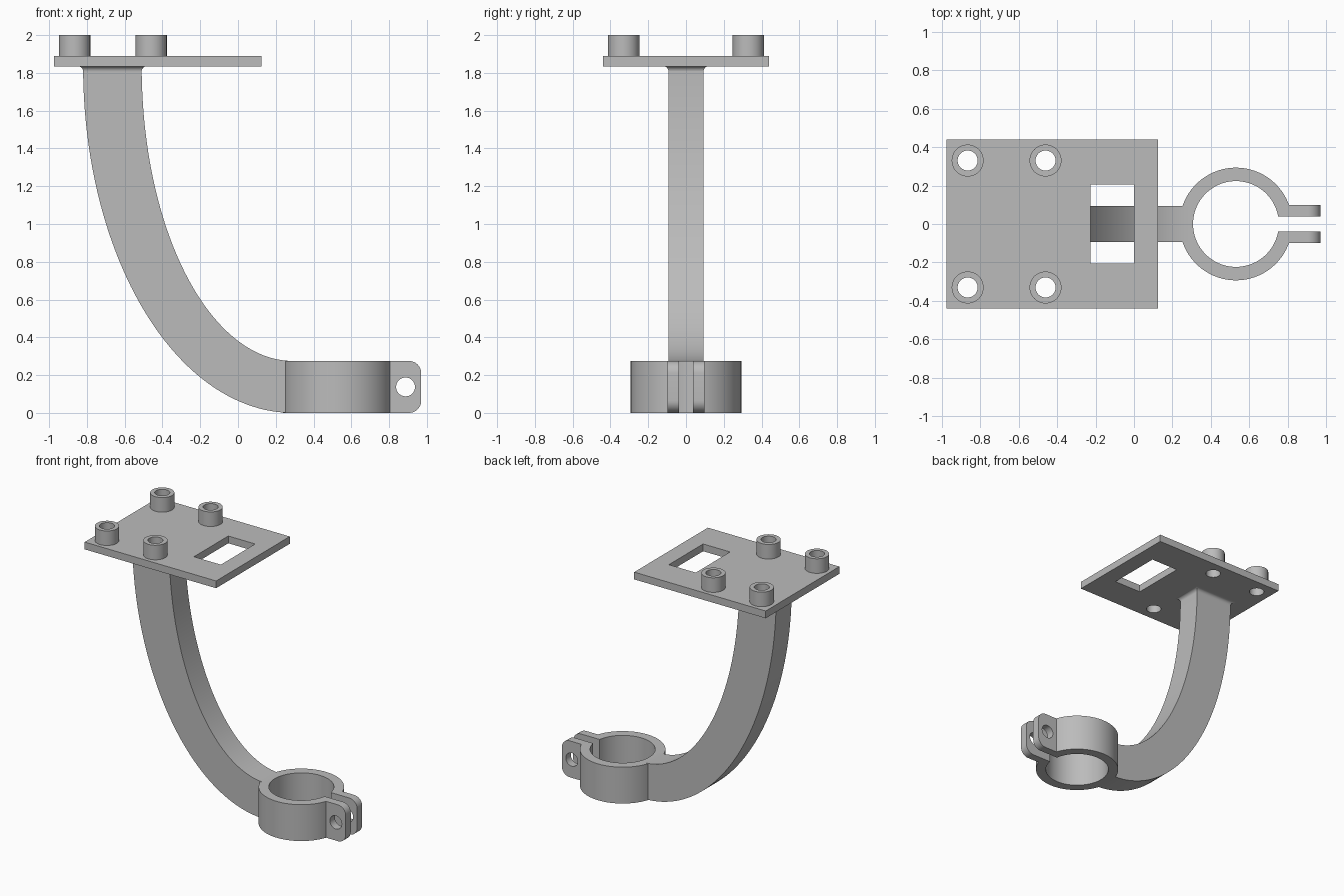
import bpy, bmesh
from math import sin, cos, pi, asin, radians, sqrt

cube = bpy.data.objects.get("Cube")
if cube:
    bpy.data.objects.remove(cube)

grey = bpy.data.materials.new("plain grey")
grey.use_nodes = True
grey.diffuse_color = (0.5, 0.5, 0.5, 1)
grey.node_tree.nodes["Principled BSDF"].inputs["Base Color"].default_value = grey.diffuse_color


def finish(name, bm):
    bmesh.ops.recalc_face_normals(bm, faces=bm.faces)
    mesh = bpy.data.meshes.new(name)
    bm.to_mesh(mesh)
    bm.free()
    mesh.materials.append(grey)
    obj = bpy.data.objects.new(name, mesh)
    bpy.context.collection.objects.link(obj)
    bpy.ops.object.select_all(action="DESELECT")
    obj.select_set(True)
    bpy.context.view_layer.objects.active = obj
    bpy.ops.object.shade_smooth_by_angle(angle=radians(30))
    return obj


def extrude(name, loops, low, high, axis="z"):
    """Fill the first outline minus the others, then extrude along z or y."""
    bm = bmesh.new()
    place = (lambda a, b: (a, b, low)) if axis == "z" else (lambda a, b: (a, low, b))
    normal, step = ((0, 0, 1), (0, 0, high - low)) if axis == "z" else ((0, 1, 0), (0, high - low, 0))
    for loop in loops:
        verts = [bm.verts.new(place(a, b)) for a, b in loop]
        for i, v in enumerate(verts):
            bm.edges.new((verts[i - 1], v))
    bmesh.ops.triangle_fill(bm, edges=bm.edges[:], use_beauty=True, normal=normal)
    result = bmesh.ops.extrude_face_region(bm, geom=bm.faces[:], use_keep_orig=True)
    top = [g for g in result["geom"] if isinstance(g, bmesh.types.BMVert)]
    bmesh.ops.translate(bm, verts=top, vec=step)
    return finish(name, bm)


def arc(cx, cy, rx, ry, start, end, n):
    return [(cx + rx * cos(start + (end - start) * i / n),
             cy + ry * sin(start + (end - start) * i / n)) for i in range(n + 1)]


def circle(cx, cy, r, n=48):
    return arc(cx, cy, r, r, 0, 2 * pi, n)[:-1]


def rect(x0, x1, y0, y1):
    return [(x0, y0), (x1, y0), (x1, y1), (x0, y1)]


# Mounting plate with window and screw holes
PLATE_LOW, PLATE_TOP = 1.835, 1.89
HOLE = 0.052
posts = [(x, y) for x in (-0.865, -0.46) for y in (-0.33, 0.33)]
extrude("mounting_plate",
        [rect(-0.975, 0.125, -0.44, 0.44), rect(-0.225, 0, -0.205, 0.205)]
        + [circle(x, y, HOLE) for x, y in posts], PLATE_LOW, PLATE_TOP)

# Hollow standoffs
for i, (x, y) in enumerate(posts):
    extrude(f"standoff_{i + 1}", [circle(x, y, 0.083), circle(x, y, HOLE)], PLATE_TOP, 2.0)

# Curved arm between two quarter ellipses
HALF = 0.093
outer = arc(0.29, PLATE_LOW, 1.11, PLATE_LOW, pi, 1.5 * pi, 48)
inner = arc(0.29, PLATE_LOW, 0.80, 1.56, 1.5 * pi, pi, 48)
extrude("curved_arm", [outer + inner], -HALF, HALF, "y")

# Concave flare where the arm meets the plate
bm = bmesh.new()
rings = []
R = 0.027
for i in range(7):
    t = i / 6 * pi / 2
    out, z = R * (1 - cos(t)), PLATE_LOW - R + R * sin(t)
    corners = rect(-0.82 - out, -0.51 + out, -HALF - out, HALF + out)
    rings.append([bm.verts.new((x, y, z)) for x, y in corners])
for a, b in zip(rings, rings[1:]):
    for k in range(4):
        bm.faces.new((a[k - 1], a[k], b[k], b[k - 1]))
bm.faces.new(rings[0])
bm.faces.new(rings[-1])
finish("arm_flare", bm)

# Split clamp ring
CX, R_OUT, R_IN, GAP, HEIGHT = 0.53, 0.293, 0.223, 0.038, 0.275
a_out, a_in = asin(GAP / R_OUT), asin(GAP / R_IN)
extrude("clamp_ring",
        [arc(CX, 0, R_OUT, R_OUT, a_out, 2 * pi - a_out, 72)
         + arc(CX, 0, R_IN, R_IN, 2 * pi - a_in, a_in, 72)], 0, HEIGHT)

# Clamp ears with bolt holes
END, CORNER = 0.97, 0.065
ear = ([(0.77, HEIGHT), (0.77, 0)]
       + arc(END - CORNER, CORNER, CORNER, CORNER, -pi / 2, 0, 10)
       + arc(END - CORNER, HEIGHT - CORNER, CORNER, CORNER, 0, pi / 2, 10))
for name, side in (("left_ear", 1), ("right_ear", -1)):
    low, high = sorted((side * GAP, side * 0.098))
    extrude(name, [ear, circle(0.887, HEIGHT / 2, 0.05, 32)], low, high, "y")
